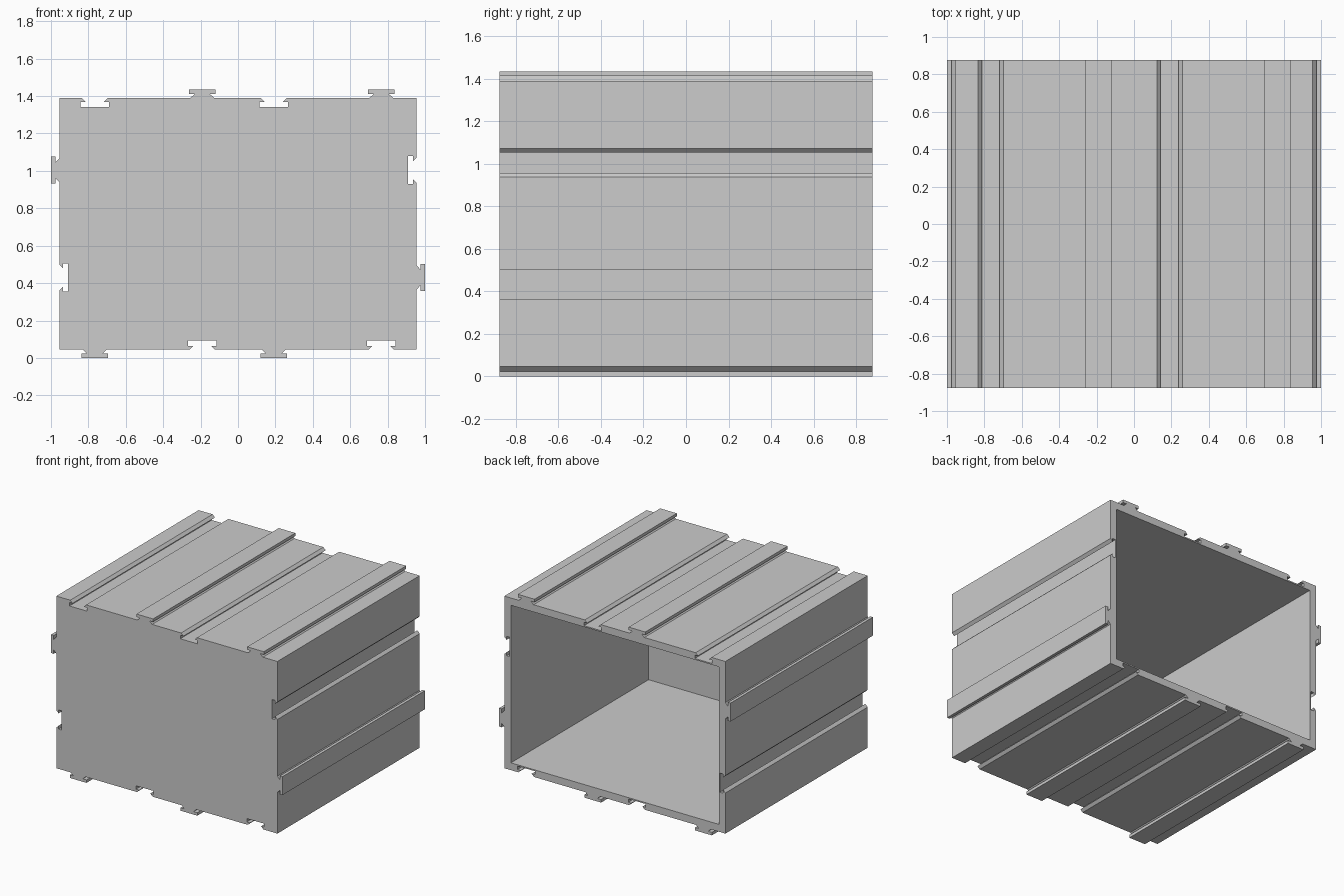
import bpy
import bmesh
from mathutils import Vector

cube = bpy.data.objects.get("Cube")
if cube:
    bpy.data.objects.remove(cube, do_unlink=True)

HALF_W, HALF_H, HALF_D = 0.955, 0.672, 0.878
MID_Z = 0.717
WALL = 0.057

grey = bpy.data.materials.new("light grey")
grey.use_nodes = True
colour = (0.604, 0.604, 0.604, 1)
grey.diffuse_color = colour
grey.node_tree.nodes["Principled BSDF"].inputs["Base Color"].default_value = colour

# Half profiles of the joints: (offset along the side, height above it)
TAB = [(-0.064, 0), (-0.041, 0.022), (-0.072, 0.022), (-0.072, 0.045)]
SLOT = [(-0.068, 0), (-0.048, -0.02), (-0.075, -0.02), (-0.075, -0.047)]


def mirrored(half):
    return half + [(-a, h) for a, h in reversed(half)]


def extrude_outline(name, points, y0, y1):
    """Prism from an outline in the x-z plane, running from y0 to y1."""
    bm = bmesh.new()
    face = bm.faces.new([bm.verts.new((x, y0, z)) for x, z in points])
    result = bmesh.ops.extrude_face_region(bm, geom=[face], use_keep_orig=True)
    new = [v for v in result["geom"] if isinstance(v, bmesh.types.BMVert)]
    bmesh.ops.translate(bm, verts=new, vec=(0, y1 - y0, 0))
    bmesh.ops.recalc_face_normals(bm, faces=bm.faces)
    mesh = bpy.data.meshes.new(name)
    bm.to_mesh(mesh)
    bm.free()
    mesh.materials.append(grey)
    obj = bpy.data.objects.new(name, mesh)
    bpy.context.collection.objects.link(obj)
    return obj


# Outline: walk the four sides, alternating tabs and slots along each one
wide = [-0.766, -0.191, 0.191, 0.766]
tall = [-0.287, 0.287]
sides = [
    (Vector((1, 0)), HALF_W, HALF_H, wide),
    (Vector((0, 1)), HALF_H, HALF_W, tall),
    (Vector((-1, 0)), HALF_W, HALF_H, wide),
    (Vector((0, -1)), HALF_H, HALF_W, tall),
]
outline = []
for along, half_len, reach, joints in sides:
    out = Vector((along.y, -along.x))
    steps = [(-half_len, 0)]
    for i, centre in enumerate(joints):
        shape = SLOT if i % 2 else TAB
        steps += [(centre + a, h) for a, h in mirrored(shape)]
    for a, h in steps:
        p = along * a + out * (reach + h)
        outline.append((p.x, p.y + MID_Z))

box = extrude_outline("interlocking_drawer_box", outline, -HALF_D, HALF_D)

# Cavity, open at the back
cw, ch = HALF_W - WALL, HALF_H - WALL
corners = [(-cw, MID_Z - ch), (cw, MID_Z - ch), (cw, MID_Z + ch), (-cw, MID_Z + ch)]
cutter = extrude_outline("cavity_cutter", corners, -HALF_D + WALL, HALF_D + WALL)
cutter.hide_render = True
cutter.hide_viewport = True

hollow = box.modifiers.new("hollow", "BOOLEAN")
hollow.operation = "DIFFERENCE"
hollow.solver = "EXACT"
hollow.object = cutter
